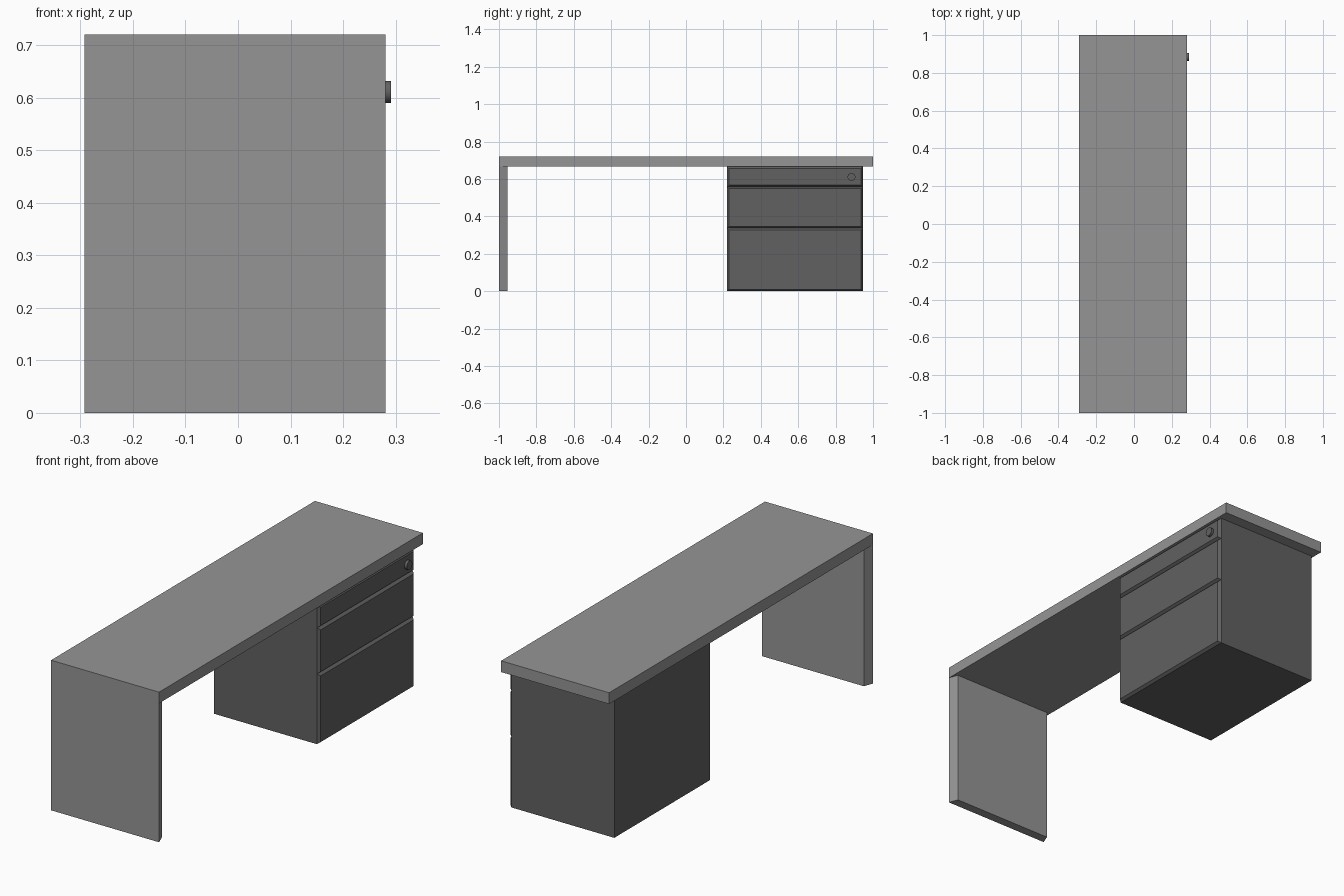
import bpy
import bmesh
from math import pi
from mathutils import Matrix

if "Cube" in bpy.data.objects:
    bpy.data.objects.remove(bpy.data.objects["Cube"])


def grey(name, v):
    m = bpy.data.materials.new(name)
    m.diffuse_color = (v, v, v, 1)
    m.use_nodes = True
    m.node_tree.nodes["Principled BSDF"].inputs["Base Color"].default_value = m.diffuse_color
    return m


LIGHT = grey("light_grey", 0.3)
DARK = grey("dark_grey", 0.12)


def finish(name, bm, mat):
    bmesh.ops.recalc_face_normals(bm, faces=bm.faces)
    mesh = bpy.data.meshes.new(name)
    bm.to_mesh(mesh)
    bm.free()
    mesh.materials.append(mat)
    ob = bpy.data.objects.new(name, mesh)
    bpy.context.collection.objects.link(ob)
    return ob


def box(name, lo, hi, mat, edit=None):
    """Box from corner lo to corner hi; edit(co) may reshape each vertex."""
    bm = bmesh.new()
    bmesh.ops.create_cube(bm, size=1)
    for v in bm.verts:
        side = [c > 0 for c in v.co]
        v.co = [h if s else l for l, h, s in zip(lo, hi, side)]
        if edit:
            edit(v.co, side)
    return finish(name, bm, mat)


BACK, FRONT = -0.292, 0.281
UNDER, TOP = 0.666, 0.72

# Desktop slab
box("desktop", (BACK, -1, UNDER), (FRONT, 1, TOP), LIGHT)


# End panel, narrowing slightly towards its inner face
def taper(co, side):
    if side[1]:
        co.x += -0.017 if side[0] else 0.017


box("end_panel", (BACK, -1, 0), (FRONT, -0.955, UNDER), LIGHT, taper)

# Drawer pedestal body
Y0, Y1, CASE = 0.22, 0.945, 0.265
box("pedestal", (-0.281, Y0, 0), (CASE, Y1, UNDER), DARK)


# Drawer fronts with sloped borders
def slope(co, side):
    if side[0]:
        co.y += -0.01 if side[1] else 0.01
        co.z += -0.01 if side[2] else 0.01


levels = [0, 0.337, 0.558, UNDER]
for i, (z0, z1) in enumerate(zip(levels, levels[1:])):
    box(f"drawer_front_{i + 1}", (CASE, Y0, z0), (0.278, Y1, z1), DARK, slope)

# Round lock on the top drawer
bm = bmesh.new()
bmesh.ops.create_cone(bm, cap_ends=True, segments=24, radius1=0.021,
                      radius2=0.021, depth=0.018,
                      matrix=Matrix.Translation((0.282, 0.885, 0.611))
                      @ Matrix.Rotation(pi / 2, 4, 'Y'))
lock = finish("drawer_lock", bm, DARK)
bpy.context.view_layer.objects.active = lock
lock.select_set(True)
bpy.ops.object.shade_smooth_by_angle()
